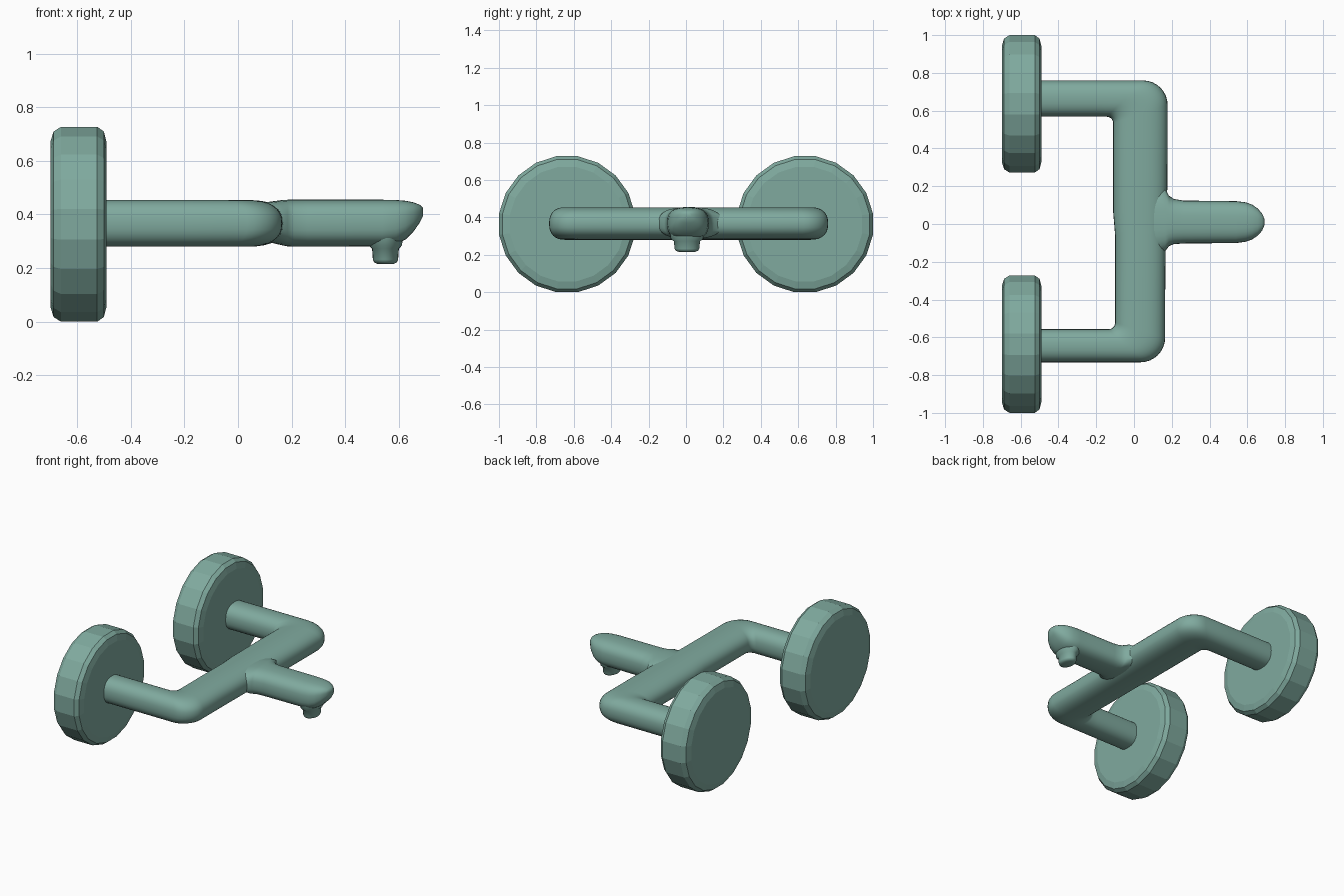
import bpy, bmesh, math
from mathutils import Vector

if "Cube" in bpy.data.objects:
    bpy.data.objects.remove(bpy.data.objects["Cube"])

mat = bpy.data.materials.new("grey_green")
mat.diffuse_color = (0.215, 0.402, 0.345, 1)
mat.use_nodes = True
mat.node_tree.nodes["Principled BSDF"].inputs["Base Color"].default_value = mat.diffuse_color


def loft(name, rings, smooth=True):
    """Skin a list of equal-length closed rings and cap both ends."""
    bm = bmesh.new()
    vs = [[bm.verts.new(p) for p in r] for r in rings]
    n = len(rings[0])
    for a, b in zip(vs, vs[1:]):
        for i in range(n):
            j = (i + 1) % n
            bm.faces.new((a[i], a[j], b[j], b[i]))
    bm.faces.new(vs[0])
    bm.faces.new(vs[-1])
    bmesh.ops.recalc_face_normals(bm, faces=bm.faces)
    me = bpy.data.meshes.new(name)
    bm.to_mesh(me)
    bm.free()
    ob = bpy.data.objects.new(name, me)
    bpy.context.collection.objects.link(ob)
    me.materials.append(mat)
    if smooth:
        bpy.context.view_layer.objects.active = ob
        ob.select_set(True)
        bpy.ops.object.shade_smooth_by_angle(angle=math.radians(50))
        ob.select_set(False)
    return ob


def section(a, b, zlo, zhi, n=32, e=2.4):
    """Upright rounded cross-section between plan points a and b."""
    a, b = Vector(a), Vector(b)
    mid, half = (a + b) / 2, (b - a) / 2
    ring = []
    for i in range(n):
        t = 2 * math.pi * i / n
        c, s = math.cos(t), math.sin(t)
        u = math.copysign(abs(c) ** (2 / e), c)
        w = math.copysign(abs(s) ** (2 / e), s)
        p = mid + half * u
        ring.append((p.x, p.y, (zlo + zhi) / 2 + (zhi - zlo) / 2 * w))
    return ring


def elbow(side, xin, xout, yin, yout):
    """Inner and outer plan edges of one bent pipe, from wheel to centre."""
    ri, ro = 0.035, 0.13
    pairs = [((-0.52, yin), (-0.52, yout)), ((xin - ri - 0.04, yin), (xin - ri - 0.04, yout))]
    for k in range(9):
        t = math.pi / 2 * k / 8
        pairs.append(((xin - ri + ri * math.sin(t), yin - ri + ri * math.cos(t)),
                      (xout - ro + ro * math.sin(t), yout - ro + ro * math.cos(t))))
    pairs.append(((xin, yin - 0.16), (xout, yin - 0.16)))
    return [((a[0], a[1] * side), (b[0], b[1] * side)) for a, b in pairs]


# Bent pipe body running from one wheel to the other
edges = elbow(1, -0.11, 0.178, 0.568, 0.76)
edges += [((-0.11, 0.06), (0.175, 0.06)), ((-0.10, -0.06), (0.168, -0.06))]
edges += elbow(-1, -0.10, 0.165, 0.557, 0.732)[::-1]
loft("pipe_body", [section(a, b, 0.28, 0.454) for a, b in edges])

# Spout: x, y low, y high, z low, z high (flared at the root, sloped at the tip)
spout = [(0.02, -0.10, 0.12, 0.30, 0.44), (0.10, -0.16, 0.20, 0.30, 0.445),
         (0.165, -0.145, 0.19, 0.285, 0.454), (0.185, -0.117, 0.15, 0.281, 0.455),
         (0.21, -0.107, 0.133, 0.28, 0.455), (0.26, -0.103, 0.124, 0.28, 0.455),
         (0.54, -0.101, 0.121, 0.281, 0.455), (0.59, -0.094, 0.115, 0.288, 0.454),
         (0.625, -0.082, 0.103, 0.307, 0.451), (0.655, -0.062, 0.082, 0.337, 0.445),
         (0.678, -0.036, 0.056, 0.37, 0.436), (0.69, -0.008, 0.028, 0.395, 0.425)]
loft("spout", [section((x, y0), (x, y1), z0, z1, e=2.7) for x, y0, y1, z0, z1 in spout])

# Outlet nozzle under the spout tip
nozzle = [(0.33, 0.065), (0.285, 0.062), (0.272, 0.05), (0.232, 0.047), (0.222, 0.043), (0.216, 0.032)]
loft("nozzle", [[(0.55 + r * math.cos(i * math.pi / 12), 0.005 + 1.4 * r * math.sin(i * math.pi / 12), z)
                 for i in range(24)] for z, r in nozzle])

# Faceted wall discs
disc = [(-0.70, 0.31), (-0.688, 0.35), (-0.66, 0.368), (-0.525, 0.368), (-0.50, 0.35), (-0.49, 0.31)]
for name, y in (("wall_disc_back", 0.636), ("wall_disc_front", -0.636)):
    loft(name, [[(x, y + r * math.cos((i + 0.5) * math.pi / 10), 0.3635 + r * math.sin((i + 0.5) * math.pi / 10))
                 for i in range(20)] for x, r in disc], smooth=False)
